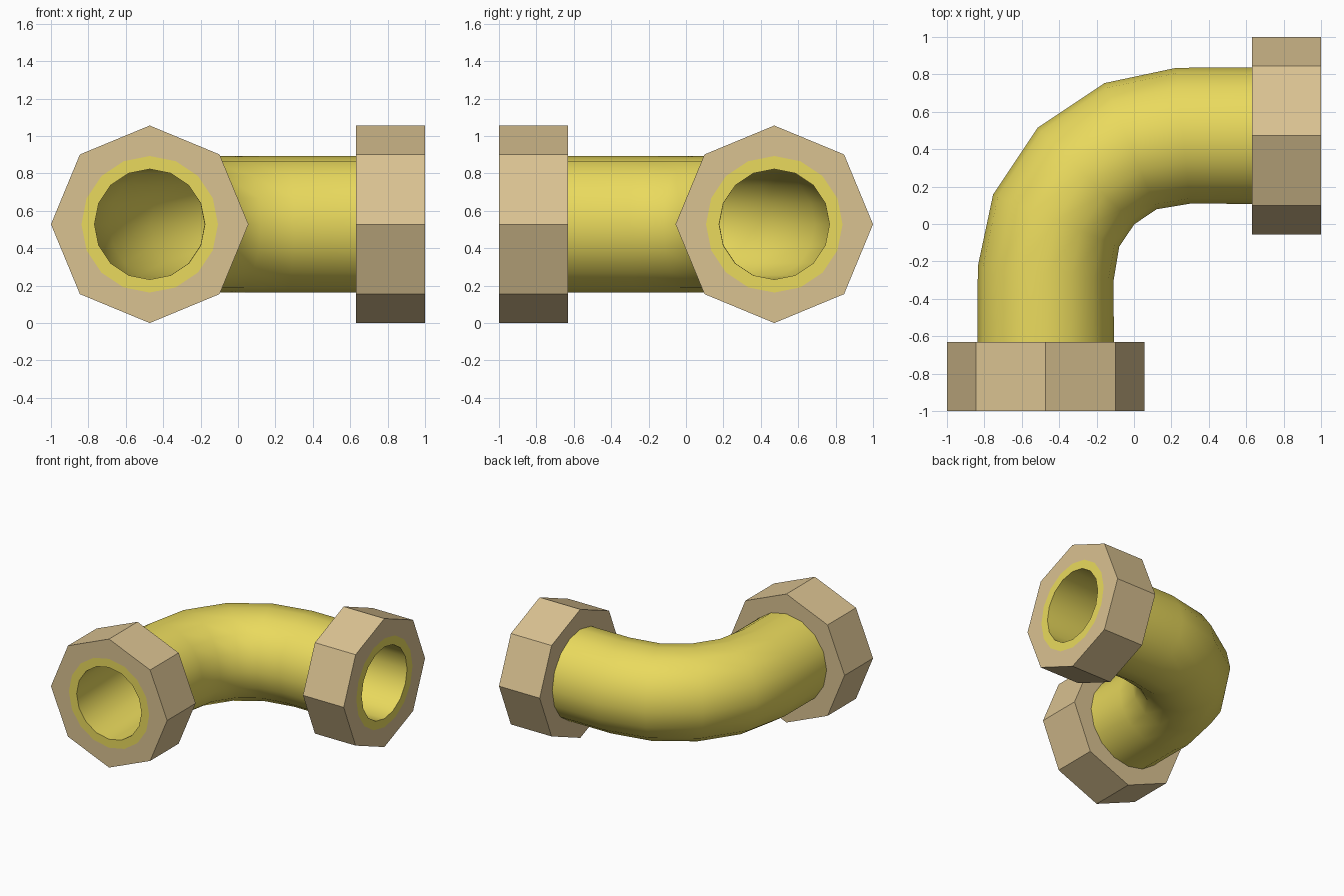
import bpy, bmesh
from math import sin, cos, pi, radians
from mathutils import Vector

if "Cube" in bpy.data.objects:
    bpy.data.objects.remove(bpy.data.objects["Cube"])

R_NUT, R_OUT, R_IN = 0.528, 0.365, 0.295
AXIS = 1 - R_NUT              # distance of each straight run from the centre
BEND_C, BEND_R = 0.263, AXIS + 0.263
NUT_LEN = 0.37
SIDES = 16


def material(name, rgb):
    m = bpy.data.materials.new(name)
    m.diffuse_color = (*rgb, 1)
    m.use_nodes = True
    m.node_tree.nodes["Principled BSDF"].inputs["Base Color"].default_value = m.diffuse_color
    return m


def ring(bm, centre, angle, radius, sides):
    """Circle of verts; angle is the horizontal direction pointing out of the bend."""
    u, z = Vector((cos(angle), sin(angle), 0)), Vector((0, 0, 1))
    return [bm.verts.new(centre + radius * (cos(a) * u + sin(a) * z))
            for a in (2 * pi * i / sides for i in range(sides))]


def bridge(bm, a, b):
    n = len(a)
    for i in range(n):
        j = (i + 1) % n
        bm.faces.new((a[i], a[j], b[j], b[i]))


def finish(bm, name, mat, smooth):
    bmesh.ops.recalc_face_normals(bm, faces=bm.faces)
    me = bpy.data.meshes.new(name)
    bm.to_mesh(me)
    bm.free()
    me.materials.append(mat)
    if smooth:
        me.shade_smooth()
        me.set_sharp_from_angle(angle=radians(35))
    ob = bpy.data.objects.new(name, me)
    bpy.context.collection.objects.link(ob)


def elbow_pipe(mat):
    # Stations along the path: straight end, 90 degree bend, straight end
    stations = [(Vector((-AXIS, -1, R_NUT)), pi)]
    for pos, tilt in ((180, 174.375), (157.5, 157.5), (135, 135), (112.5, 112.5), (90, 95.625)):
        t = radians(pos)
        stations.append((Vector((BEND_C + BEND_R * cos(t), -BEND_C + BEND_R * sin(t), R_NUT)),
                         radians(tilt)))
    stations.append((Vector((1, AXIS, R_NUT)), pi / 2))
    bm = bmesh.new()
    outer = [ring(bm, p, a, R_OUT, SIDES) for p, a in stations]
    inner = [ring(bm, p, a, R_IN, SIDES) for p, a in stations]
    for wall in (outer, inner):
        for a, b in zip(wall, wall[1:]):
            bridge(bm, a, b)
    for end in (0, -1):
        bridge(bm, outer[end], inner[end])
    finish(bm, "elbow_pipe", mat, True)


def nut(name, start, inward, angle, mat):
    # Octagonal collar bored to the pipe's outside
    bm = bmesh.new()
    ends = [start, start + inward * NUT_LEN]
    octs = [ring(bm, p, angle, R_NUT, 8) for p in ends]
    bores = [ring(bm, p, angle, R_OUT, SIDES) for p in ends]
    bridge(bm, *octs)
    bridge(bm, *bores)
    for o, b in zip(octs, bores):
        for i in range(8):
            j, k = (i + 1) % 8, 2 * i
            bm.faces.new((o[i], b[k + 1], b[k]))
            bm.faces.new((o[i], o[j], b[k + 1]))
            bm.faces.new((o[j], b[(k + 2) % SIDES], b[k + 1]))
    finish(bm, name, mat, False)


yellow = material("yellow_pipe", (0.82, 0.70, 0.11))
tan = material("tan_nut", (0.70, 0.54, 0.285))

elbow_pipe(yellow)
nut("front_nut", Vector((-AXIS, -1, R_NUT)), Vector((0, 1, 0)), pi, tan)
nut("right_nut", Vector((1, AXIS, R_NUT)), Vector((-1, 0, 0)), pi / 2, tan)
